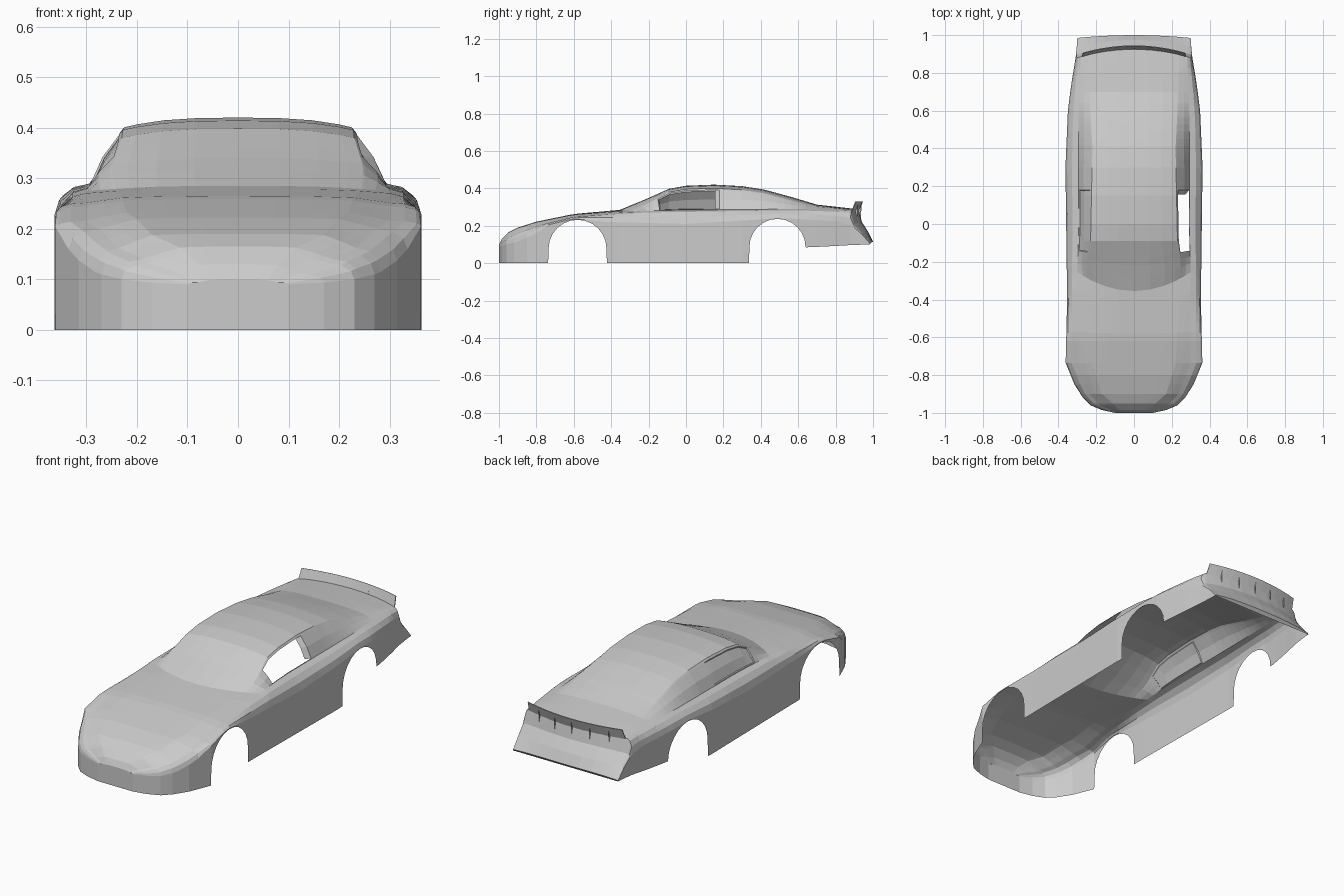
import bpy, bmesh, math
from mathutils import Vector

if "Cube" in bpy.data.objects:
    bpy.data.objects.remove(bpy.data.objects["Cube"], do_unlink=True)

paint = bpy.data.materials.new("primer_grey")
paint.use_nodes = True
grey = (0.6, 0.6, 0.6, 1)
paint.diffuse_color = grey
paint.node_tree.nodes["Principled BSDF"].inputs["Base Color"].default_value = grey


def curve(*knots):
    """Piecewise linear function of y through (y, value) knots."""
    def value(y):
        if y <= knots[0][0]:
            return knots[0][1]
        for (a, p), (b, q) in zip(knots, knots[1:]):
            if y <= b:
                return p + (q - p) * (y - a) / (b - a)
        return knots[-1][1]
    value.ys = [k[0] for k in knots]
    return value


def add_object(name, bm):
    mesh = bpy.data.meshes.new(name)
    bm.to_mesh(mesh)
    bm.free()
    mesh.materials.append(paint)
    obj = bpy.data.objects.new(name, mesh)
    bpy.context.collection.objects.link(obj)
    return obj


# Lengthwise lines of the body: centreline, roof edge, belt, shoulder, sill
top_z = curve((-1, .1), (-.985, .13), (-.95, .165), (-.9, .19), (-.8, .222), (-.6, .263),
              (-.355, .285), (-.22, .34), (-.09, .398), (0, .414), (.15, .42), (.3, .412),
              (.42, .393), (.56, .355), (.7, .313), (.925, .288), (.94, .22), (.975, .167), (1, .115))
roof_drop = curve((-1, .002), (-.4, .004), (-.09, .018), (.3, .02), (.6, .018), (.75, .007), (1, .004))
roof_x = curve((-1, .06), (-.9, .17), (-.735, .22), (-.25, .25), (-.09, .23), (.4, .22), (.7, .235), (1, .24))
belt_x = curve((-1, .08), (-.96, .18), (-.9, .235), (-.735, .3), (-.3, .3), (0, .292), (.5, .295), (1, .28))
belt_z = curve((-1, .1), (-.95, .14), (-.9, .162), (-.8, .2), (-.6, .249), (-.36, .278), (0, .284),
               (.6, .29), (.9, .28))
side_x = curve((-1, .1), (-.985, .17), (-.96, .23), (-.92, .27), (-.85, .315), (-.735, .362),
               (-.4, .354), (.3, .363), (.6, .35), (.9, .312), (1, .3))
shoulder_z = curve((-1, .09), (-.9, .115), (-.8, .16), (-.735, .205), (-.6, .238), (-.42, .22),
                   (0, .21), (.34, .23), (.49, .242), (.7, .23), (.9, .22), (1, .15))
cowl_sweep = curve((-.6, 0), (-.355, .1), (-.09, 0))
tail_sweep = curve((.75, 0), (.925, -.045), (.975, -.035), (1, -.015))
tail_sill = curve((.6, .083), (1, .1))

ARCHES = [(-.58, .155, .077), (.489, .15, .087)]      # centre y, radius, centre z
WINDOW = (-.17, .18)


def sill_z(y):
    for centre, r, z in ARCHES:
        if abs(y - centre) <= r + 1e-5:
            return z + math.sqrt(max(0, r * r - (y - centre) ** 2))
    return tail_sill(y) if y > .5 else 0


def half_section(y):
    """Points from the centreline out and down to the sill on the +x side."""
    zt = top_z(y)
    xr, xb, xs = roof_x(y), belt_x(y), side_x(y)
    zr = zt - roof_drop(y)
    zb = min(belt_z(y), zr - .004)
    zs = min(shoulder_z(y), zb - .004)
    bottom = min(sill_z(y), zs - .003)
    pts = []

    def put(x, z, cowl=1.0):
        w = min(1, (x / .3) ** 2)
        pts.append(Vector((x, y + w * (cowl * cowl_sweep(y) + tail_sweep(y)), z)))

    for t in (0, .35, .65, .88, 1):                    # roof, hood and deck
        put(xr * t, zt + (zr - zt) * t ** 3)
    for t in (.08, .5, .97, 1):                        # side glass
        bulge = .08 * (zr - zb) * math.sin(math.pi * t)
        put(xr + (xb - xr) * t + bulge, zr + (zb - zr) * t)
    for a in (30, 60, 90):                             # rounded shoulder
        s, c = math.sin(math.radians(a)), math.cos(math.radians(a))
        put(xb + (xs - xb) * s, zs + (zb - zs) * c, c)
    for t in (.33, .67, 1):                            # door and fender side
        put(xs, zs + (bottom - zs) * t, 0)
    return pts


# Stations: profile knots, wheel arches, window limits
stations = set(top_z.ys) | set(side_x.ys[1:6]) | set(WINDOW) | {-.28, .8, .85}
for centre, r, _ in ARCHES:
    stations = {y for y in stations if abs(y - centre) > r + .004}
    stations |= {centre - r * math.cos(math.pi * i / 12) for i in range(13)}
    stations |= {centre - r - .002, centre + r + .002}
stations = sorted(stations)

# Body shell
bm = bmesh.new()
rings = []
for y in stations:
    half = half_section(y)
    ring = [Vector((-p.x, p.y, p.z)) for p in half[:0:-1]] + half
    rings.append([bm.verts.new(p) for p in ring])
mid = len(half) - 1
pane, opening = [], []
for k in range(len(rings) - 1):
    a, b = rings[k], rings[k + 1]
    in_window = stations[k] >= WINDOW[0] and stations[k + 1] <= WINDOW[1]
    for j in range(2 * mid):
        f = bm.faces.new((a[j], a[j + 1], b[j + 1], b[j]))
        if in_window and j in (mid + 5, mid + 6):
            opening.append(f)
        if in_window and j in (mid - 6, mid - 7):
            pane.append(f)
bm.faces.new(rings[0][::-1])
bm.faces.new(rings[-1])
bm.normal_update()
bmesh.ops.delete(bm, geom=opening, context='FACES')    # open window on the left
bmesh.ops.inset_region(bm, faces=pane, thickness=.004, depth=-.004)   # closed one on the right
add_object("body_shell", bm)

# Window jamb behind the open window
bm = bmesh.new()
edge = half_section(WINDOW[1])[5:8]
inner = [p + Vector((-.02, -.024, 0)) for p in edge]
for i in range(2):
    bm.faces.new([bm.verts.new(p) for p in (edge[i], edge[i + 1], inner[i + 1], inner[i])])
add_object("window_jamb", bm)


# Rear spoiler: curved blade along the deck edge
def deck_edge(x):
    return .922 - .045 * (x / .3) ** 2


bm = bmesh.new()
steps = 12
rows = []
for i in range(steps + 1):
    x = .275 * (2 * i / steps - 1)
    y = deck_edge(x)
    rows.append((bm.verts.new((x, y, .276)), bm.verts.new((x * .98, y + .02, .33))))
for a, b in zip(rows, rows[1:]):
    bm.faces.new((a[0], b[0], b[1], a[1]))
blade = add_object("rear_spoiler", bm)
solid = blade.modifiers.new("thickness", 'SOLIDIFY')
solid.thickness = .004

# Spoiler braces
bm = bmesh.new()
for i in range(-2, 3):
    x = i * .1
    y = deck_edge(x)
    bm.faces.new([bm.verts.new((x, y + dy, z)) for dy, z in ((0, .28), (.017, .32), (.013, .24))])
add_object("spoiler_braces", bm)
